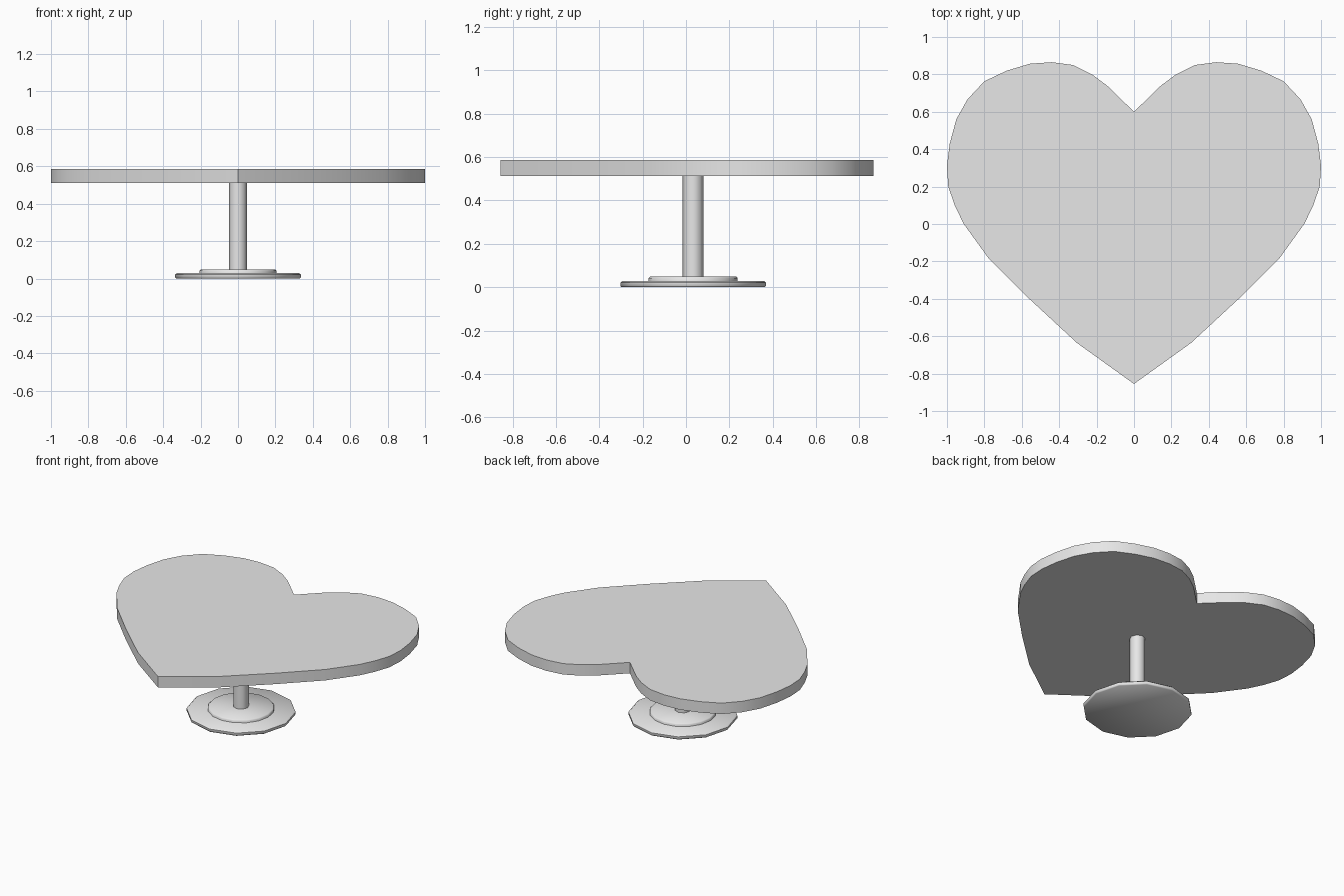
import bpy, bmesh, math

if "Cube" in bpy.data.objects:
    bpy.data.objects.remove(bpy.data.objects["Cube"])

grey = bpy.data.materials.new("light grey")
grey.diffuse_color = (0.8, 0.8, 0.8, 1)
grey.use_nodes = True
grey.node_tree.nodes["Principled BSDF"].inputs["Base Color"].default_value = grey.diffuse_color

CENTRE_Y = 0.033  # the pedestal stands slightly behind the centre


def finish(name, bm, angle):
    bmesh.ops.recalc_face_normals(bm, faces=bm.faces)
    mesh = bpy.data.meshes.new(name)
    bm.to_mesh(mesh)
    bm.free()
    mesh.materials.append(grey)
    obj = bpy.data.objects.new(name, mesh)
    bpy.context.collection.objects.link(obj)
    bpy.ops.object.select_all(action='DESELECT')
    obj.select_set(True)
    bpy.context.view_layer.objects.active = obj
    bpy.ops.object.shade_smooth_by_angle(angle=math.radians(angle))
    return obj


def turned(name, profile, sides, angle=50):
    """Solid of revolution from (radius, height) pairs, with flat ends."""
    bm = bmesh.new()
    rings = []
    for r, z in profile:
        rings.append([bm.verts.new((r * math.cos(2 * math.pi * i / sides),
                                    CENTRE_Y + r * math.sin(2 * math.pi * i / sides), z))
                      for i in range(sides)])
    for a, b in zip(rings, rings[1:]):
        for i in range(sides):
            j = (i + 1) % sides
            bm.faces.new((a[i], a[j], b[j], b[i]))
    bm.faces.new(rings[0])
    bm.faces.new(rings[-1])
    return finish(name, bm, angle)


# Heart-shaped top: right half outline from notch to tip, mirrored
half = [(0, 0.60), (0.144, 0.74), (0.225, 0.80), (0.326, 0.85), (0.44, 0.865),
        (0.556, 0.857), (0.68, 0.82), (0.80, 0.763), (0.89, 0.667), (0.95, 0.56),
        (0.985, 0.43), (1.0, 0.31), (0.993, 0.20), (0.957, 0.096), (0.91, 0.0),
        (0.78, -0.18), (0.56, -0.40), (0.305, -0.636), (0, -0.855)]
outline = half + [(-x, y) for x, y in half[-2:0:-1]]
bm = bmesh.new()
face = bm.faces.new([bm.verts.new((x, y, 0.512)) for x, y in outline])
ext = bmesh.ops.extrude_face_region(bm, geom=[face], use_keep_orig=True)
for v in ext["geom"]:
    if isinstance(v, bmesh.types.BMVert):
        v.co.z = 0.586
finish("heart_top", bm, 35)

# Pedestal: pole, raised collar and foot plate
turned("pole", [(0.048, 0.045), (0.048, 0.514)], 8)
turned("base_collar", [(0.205, 0.02), (0.205, 0.042), (0.198, 0.049)], 16)
turned("base_plate", [(0.33, 0.0), (0.336, 0.006), (0.336, 0.021), (0.326, 0.029)], 12)
